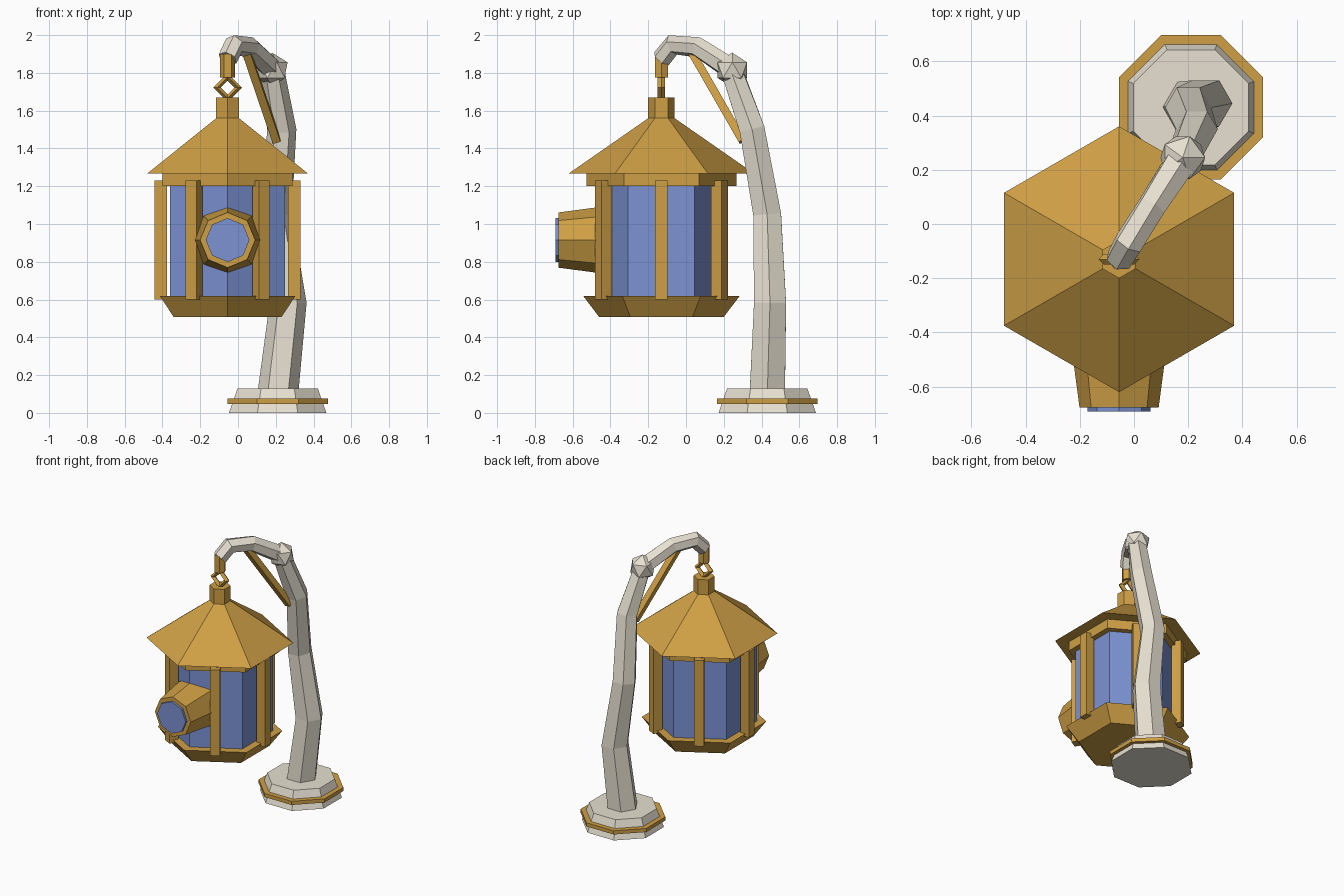
import bpy, bmesh, math
from mathutils import Vector, Matrix

if "Cube" in bpy.data.objects:
    bpy.data.objects.remove(bpy.data.objects["Cube"])


def mat(name, col):
    m = bpy.data.materials.new(name)
    m.diffuse_color = (*col, 1)
    m.use_nodes = True
    m.node_tree.nodes["Principled BSDF"].inputs["Base Color"].default_value = m.diffuse_color
    return m


GOLD = mat("brass", (0.62, 0.35, 0.06))
STONE = mat("pale_stone", (0.80, 0.75, 0.64))
GLASS = mat("blue_glass", (0.20, 0.29, 0.65))
LX, LY = -0.055, -0.13          # lantern axis
BX, BY = 0.21, 0.43             # base axis


def finish(name, bm, material):
    bmesh.ops.recalc_face_normals(bm, faces=bm.faces)
    me = bpy.data.meshes.new(name)
    bm.to_mesh(me)
    bm.free()
    me.materials.append(material)
    ob = bpy.data.objects.new(name, me)
    bpy.context.collection.objects.link(ob)
    return ob


def loft(name, rings, material):
    """Skin a list of vertex loops and cap both ends."""
    bm = bmesh.new()
    vs = [[bm.verts.new(p) for p in r] for r in rings]
    n = len(vs[0])
    for a, b in zip(vs, vs[1:]):
        for i in range(n):
            j = (i + 1) % n
            bm.faces.new((a[i], a[j], b[j], b[i]))
    bm.faces.new(vs[0])
    bm.faces.new(vs[-1])
    return finish(name, bm, material)


def prism(name, sides, profile, cx, cy, material, turn=0.0):
    """Stack of polygons (radius, z) around a vertical axis."""
    ang = [turn + math.tau * i / sides for i in range(sides)]
    return loft(name, [[(cx + r * math.cos(a), cy + r * math.sin(a), z) for a in ang]
                       for r, z in profile], material)


def tube(name, path, radii, sides, material, turn=0.0):
    """Sweep a polygon along a path with mitred bends."""
    pts = [Vector(p) for p in path]
    dirs = [(b - a).normalized() for a, b in zip(pts, pts[1:])]
    tans = [dirs[0]] + [(a + b).normalized() for a, b in zip(dirs, dirs[1:])] + [dirs[-1]]
    side = Vector((1, 0, 0))
    rings = []
    for p, t, r in zip(pts, tans, radii):
        side = (side - t * side.dot(t)).normalized()
        up = t.cross(side)
        rings.append([p + r * (side * math.cos(a) + up * math.sin(a))
                      for a in (turn + math.tau * i / sides for i in range(sides))])
    return loft(name, rings, material)


HEX = math.pi / 6               # hexagon with corners on the y axis
OCT = math.pi / 8               # octagon with flats on the axes

# Base
prism("base", 8, [(0.279, 0), (0.230, 0.13)], BX, BY, STONE, OCT)
prism("base_trim", 8, [(0.288, 0.048), (0.288, 0.075)], BX, BY, GOLD, OCT)

# Curved arm, knuckle and brace
tube("arm", [(0.21, 0.43, 0.09), (0.265, 0.445, 0.58), (0.20, 0.43, 1.05),
             (0.232, 0.35, 1.50), (0.18, 0.24, 1.82), (0.065, 0.065, 1.935),
             (-0.02, -0.07, 1.948), (LX, LY, 1.875)],
     [0.108, 0.098, 0.085, 0.077, 0.065, 0.056, 0.056, 0.052], 6, STONE)
bm = bmesh.new()
bmesh.ops.create_icosphere(bm, subdivisions=1, radius=0.092,
                           matrix=Matrix.Translation((0.18, 0.245, 1.815)))
finish("arm_knuckle", bm, STONE)
tube("brace", [(0.045, 0.03, 1.91), (0.205, 0.30, 1.44)], [0.03, 0.03], 4, GOLD, math.pi / 4)

# Hook end and diamond link
prism("hook_end", 6, [(0.04, 1.775), (0.04, 1.90)], LX, LY, GOLD, 0)
bm = bmesh.new()
link = [[bm.verts.new((LX + (0.056 + 0.02 * math.cos(b)) * math.cos(a), LY + 0.02 * math.sin(b),
                       1.722 + (0.056 + 0.02 * math.cos(b)) * math.sin(a)))
         for b in (math.tau * j / 4 for j in range(4))]
        for a in (math.tau * i / 4 for i in range(4))]
for i in range(4):
    for j in range(4):
        k, l = (i + 1) % 4, (j + 1) % 4
        bm.faces.new((link[i][j], link[k][j], link[k][l], link[i][l]))
finish("link", bm, GOLD)

# Lantern roof, tray and glass
prism("roof_cap", 6, [(0.07, 1.55), (0.07, 1.67)], LX, LY, GOLD, HEX)
prism("roof", 6, [(0.49, 1.268), (0.07, 1.56)], LX, LY, GOLD, HEX)
prism("roof_band", 6, [(0.398, 1.20), (0.398, 1.275)], LX, LY, GOLD, HEX)
prism("lantern_glass", 6, [(0.352, 0.60), (0.352, 1.22)], LX, LY, GLASS, HEX)
prism("lantern_tray", 6, [(0.33, 0.508), (0.415, 0.62)], LX, LY, GOLD, HEX)

# Six posts on the panel centres
for i in range(6):
    bm = bmesh.new()
    m = (Matrix.Translation((LX, LY, 0.915)) @ Matrix.Rotation(i * math.pi / 3, 4, 'Z')
         @ Matrix.Translation((0.354, 0, 0)) @ Matrix.Diagonal((0.066, 0.066, 0.63, 1)))
    bmesh.ops.create_cube(bm, size=1, matrix=m)
    finish(f"post_{i + 1}", bm, GOLD)

# Front spotlight hood and lens
tube("lens_hood", [(LX, -0.42, 0.915), (LX, -0.676, 0.915)], [0.18, 0.146], 8, GOLD)
tube("lens", [(LX, -0.60, 0.915), (LX, -0.692, 0.915)], [0.116, 0.116], 8, GLASS)
